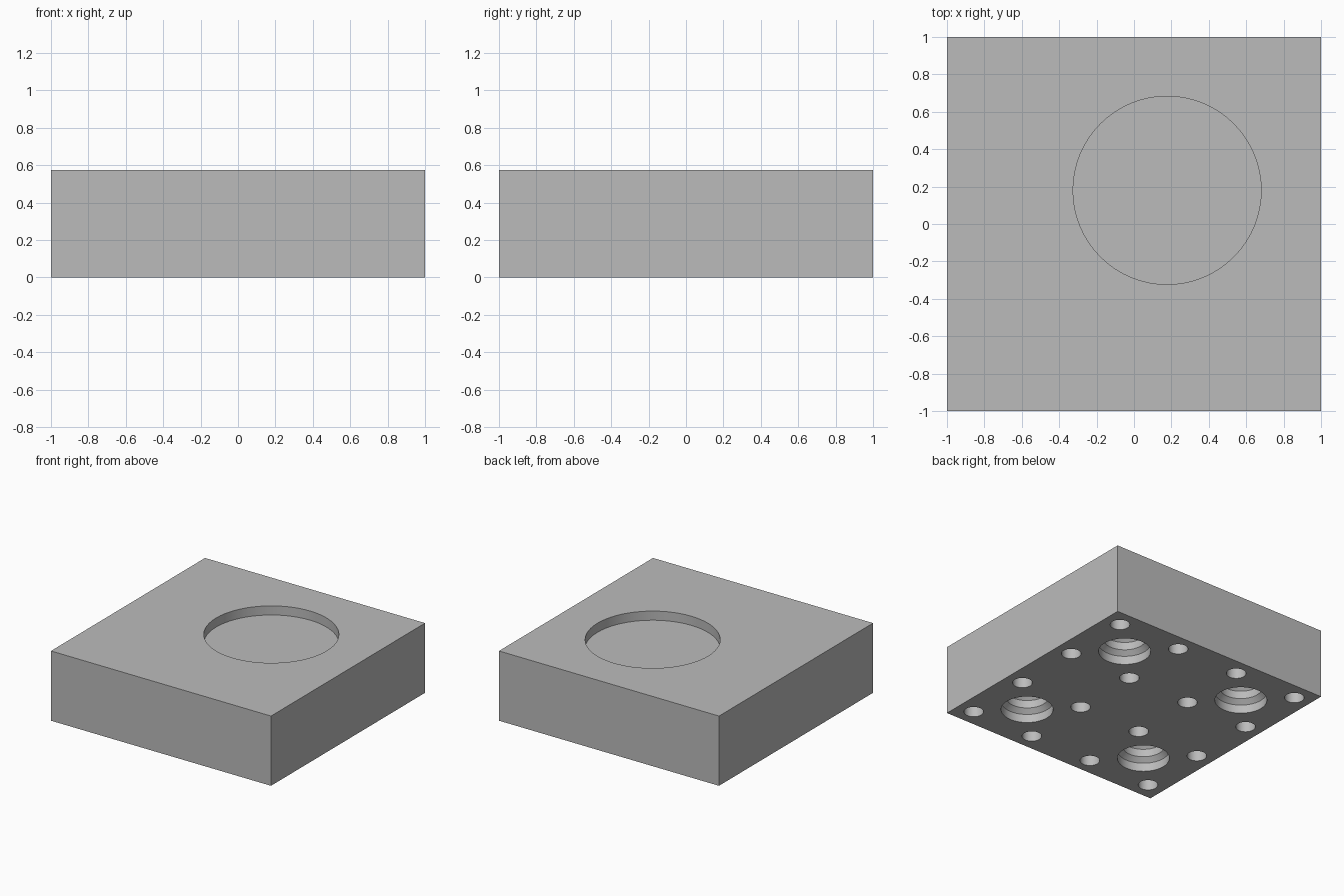
import bpy
import bmesh
import math

SIDES = 64
HEIGHT = 0.573
PITCH = 2 / 7

if "Cube" in bpy.data.objects:
    bpy.data.objects.remove(bpy.data.objects["Cube"])

grey = bpy.data.materials.new("plain grey")
grey.use_nodes = True
colour = (0.5, 0.5, 0.5, 1)
grey.diffuse_color = colour
grey.node_tree.nodes["Principled BSDF"].inputs["Base Color"].default_value = colour


def add_object(name, bm):
    bmesh.ops.recalc_face_normals(bm, faces=bm.faces)
    mesh = bpy.data.meshes.new(name)
    bm.to_mesh(mesh)
    bm.free()
    mesh.materials.append(grey)
    obj = bpy.data.objects.new(name, mesh)
    bpy.context.collection.objects.link(obj)
    return obj


def lathe(bm, x, y, profile):
    """Closed turned solid from (radius, z) points."""
    rings = [[bm.verts.new((x + r * math.cos(2 * math.pi * i / SIDES),
                            y + r * math.sin(2 * math.pi * i / SIDES), z))
              for i in range(SIDES)] for r, z in profile]
    for low, high in zip(rings, rings[1:]):
        for i in range(SIDES):
            j = (i + 1) % SIDES
            bm.faces.new((low[i], low[j], high[j], high[i]))
    bm.faces.new(rings[0][::-1])
    bm.faces.new(rings[-1])


# Solid block
bm = bmesh.new()
bmesh.ops.create_cube(bm, size=1)
for v in bm.verts:
    v.co = (v.co.x * 2, v.co.y * 2, (v.co.z + 0.5) * HEIGHT)
block = add_object("base_block", bm)

# Cutters: round top pocket, tapered sockets and small magnet holes
bm = bmesh.new()
lathe(bm, 0.177, 0.18, [(0.503, HEIGHT - 0.075), (0.503, HEIGHT + 0.1)])
socket = [(0.196, -0.1), (0.196, 0.07), (0.16, 0.106),
          (0.16, 0.17), (0.12, 0.21), (0.12, 0.29)]
for sx in (-1, 1):
    for sy in (-1, 1):
        lathe(bm, sx * 2 * PITCH, sy * 2 * PITCH, socket)
for i in range(4):
    for j in range(4):
        lathe(bm, (2 * i - 3) * PITCH, (2 * j - 3) * PITCH,
              [(0.074, -0.1), (0.074, 0.12)])
cutter = add_object("hole_cutter", bm)
cutter.hide_render = True

# Cut, apply and remove the helper
cut = block.modifiers.new("holes", "BOOLEAN")
cut.operation = "DIFFERENCE"
cut.solver = "EXACT"
cut.object = cutter
bpy.context.view_layer.objects.active = block
block.select_set(True)
bpy.ops.object.modifier_apply(modifier=cut.name)
bpy.data.objects.remove(cutter)

bpy.ops.object.shade_smooth_by_angle(angle=math.radians(30))
